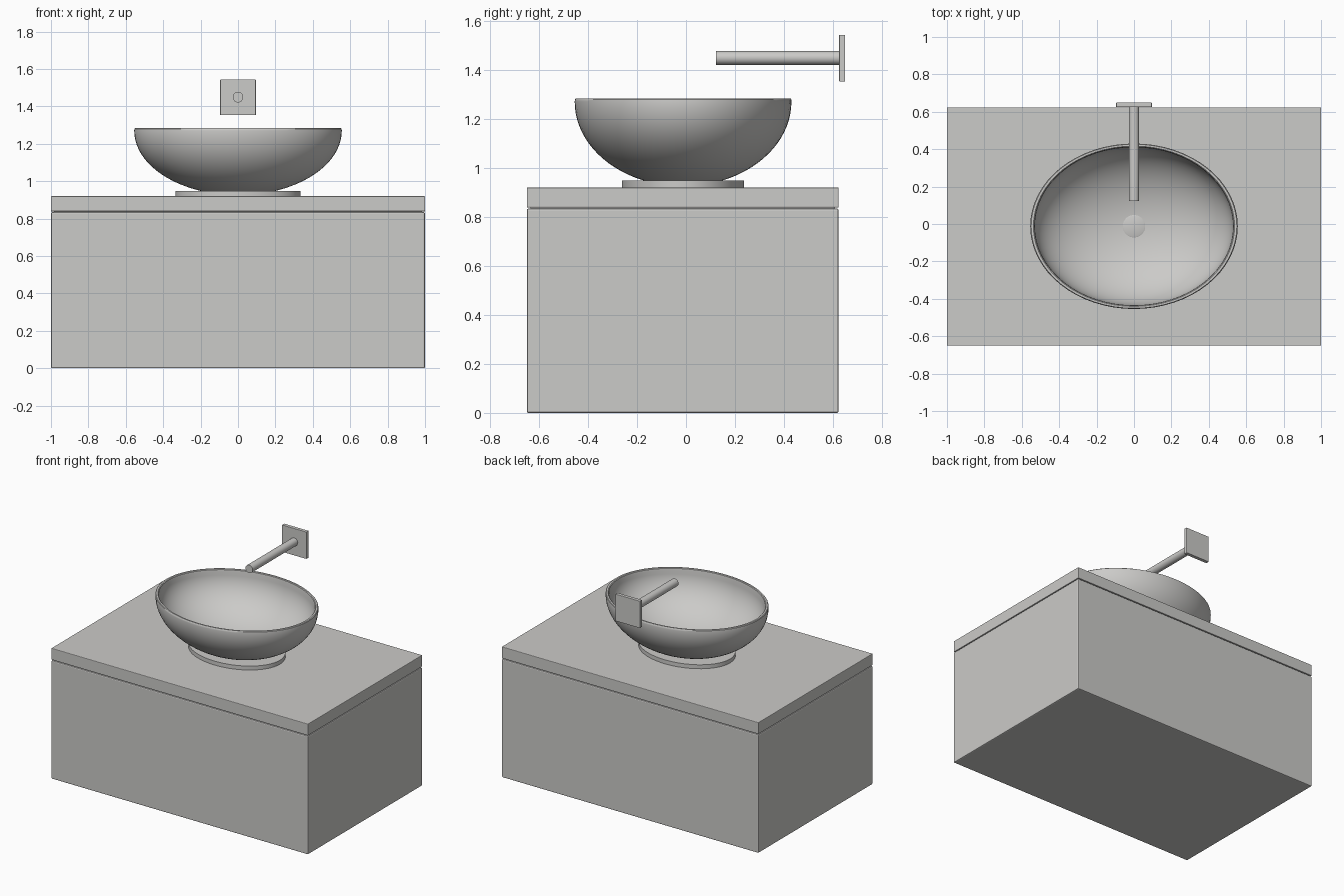
import bpy, bmesh, math
from mathutils import Matrix

cube = bpy.data.objects.get("Cube")
if cube:
    bpy.data.objects.remove(cube, do_unlink=True)

grey = bpy.data.materials.new("light_grey")
grey.use_nodes = True
COLOUR = (0.6, 0.595, 0.58, 1)
grey.diffuse_color = COLOUR
grey.node_tree.nodes["Principled BSDF"].inputs["Base Color"].default_value = COLOUR


def finish(name, bm, smooth=False):
    mesh = bpy.data.meshes.new(name)
    bmesh.ops.recalc_face_normals(bm, faces=bm.faces)
    bm.to_mesh(mesh)
    bm.free()
    mesh.materials.append(grey)
    obj = bpy.data.objects.new(name, mesh)
    bpy.context.collection.objects.link(obj)
    if smooth:
        bpy.ops.object.select_all(action='DESELECT')
        obj.select_set(True)
        bpy.context.view_layer.objects.active = obj
        bpy.ops.object.shade_smooth_by_angle(angle=math.radians(35))
    return obj


def box(name, low, high, bevel):
    bm = bmesh.new()
    size = [b - a for a, b in zip(low, high)]
    mid = [(a + b) / 2 for a, b in zip(low, high)]
    bmesh.ops.create_cube(bm, size=1, matrix=Matrix.Translation(mid) @ Matrix.Diagonal((*size, 1)))
    if bevel:
        bmesh.ops.bevel(bm, geom=bm.edges[:], offset=bevel, segments=2, profile=0.5, affect='EDGES')
    return finish(name, bm)


def lathe(name, profile, centre_y, y_scale, steps=64):
    # Spin a profile of (radius, height) about z, then flatten it to an ellipse
    bm = bmesh.new()
    verts = [bm.verts.new((r, 0, z)) for r, z in profile]
    edges = [bm.edges.new(pair) for pair in zip(verts, verts[1:])]
    bmesh.ops.spin(bm, geom=verts + edges, cent=(0, 0, 0), axis=(0, 0, 1),
                   angle=math.tau, steps=steps, use_duplicate=False)
    bmesh.ops.remove_doubles(bm, verts=bm.verts, dist=0.0005)
    bmesh.ops.transform(bm, verts=bm.verts,
                        matrix=Matrix.Translation((0, centre_y, 0)) @ Matrix.Diagonal((1, y_scale, 1, 1)))
    return finish(name, bm, smooth=True)


def arc(radius, top, depth, start, end, count):
    # Part of an elliptical bowl section, 0 at the lip and 90 at the bottom
    angles = [math.radians(start + (end - start) * i / count) for i in range(count + 1)]
    return [(radius * math.cos(a), top - depth * math.sin(a)) for a in angles]


# Cabinet, shadow gap and counter
FRONT, BACK = -0.65, 0.623
box("cabinet", (-1, FRONT, 0), (1, BACK, 0.834), 0.007)
box("shadow_gap", (-0.985, FRONT + 0.015, 0.82), (0.985, BACK - 0.015, 0.85), 0)
box("counter", (-1, FRONT, 0.838), (1, BACK, 0.92), 0.004)

# Base ring and oval basin
MID_Y = -0.012
lathe("basin_base", [(0, 0.915), (0.335, 0.915), (0.335, 0.948), (0, 0.948)], MID_Y, 0.745)
outer = arc(0.555, 1.27, 0.345, 85, 0, 20)
lip = [(0.554, 1.28), (0.55, 1.284), (0.538, 1.284), (0.533, 1.28)]
inner = arc(0.53, 1.265, 0.3, 0, 87, 20)
lathe("basin", [(0, outer[0][1])] + outer + lip + inner + [(0, inner[-1][1])], MID_Y, 0.797)

# Drain in the bottom of the basin
lathe("drain", [(0, 0.96), (0.06, 0.96), (0.06, 0.97), (0.055, 0.972), (0, 0.972)], MID_Y, 1, 32)

# Wall spout and its square plate
box("wall_plate", (-0.095, 0.625, 1.353), (0.095, 0.65, 1.543), 0.002)
bm = bmesh.new()
bmesh.ops.create_cone(bm, cap_ends=True, segments=32, radius1=0.028, radius2=0.028, depth=0.51,
                      matrix=Matrix.Translation((0, 0.378, 1.449)) @ Matrix.Rotation(math.pi / 2, 4, 'X'))
finish("spout", bm, smooth=True)
